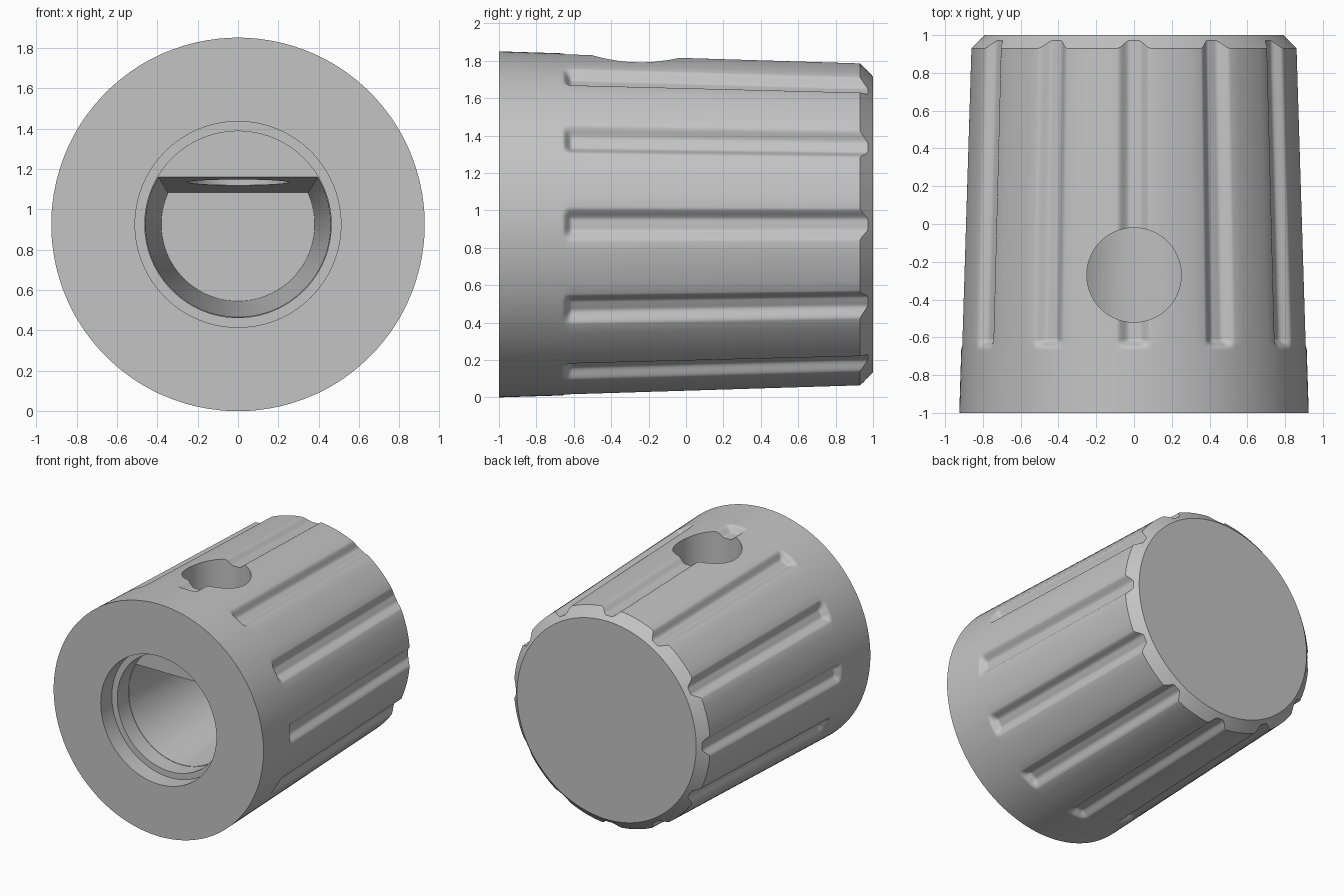
import bpy, bmesh
from math import sin, cos, pi, radians, sqrt, atan2

cube = bpy.data.objects.get("Cube")
if cube:
    bpy.data.objects.remove(cube, do_unlink=True)

AXIS_Z = 0.925          # height of the knob's axis
GROOVES = 12
CHAMFER_Y, BACK_R = 0.93, 0.79
GROOVE_DEPTH, GROOVE_HALF = 0.045, 0.092

grey = bpy.data.materials.new("plain grey")
grey.use_nodes = True
grey.diffuse_color = (0.55, 0.55, 0.55, 1)
grey.node_tree.nodes["Principled BSDF"].inputs["Base Color"].default_value = (0.55, 0.55, 0.55, 1)


def smoothstep(a, b, x):
    t = min(1, max(0, (x - a) / (b - a)))
    return t * t * (3 - 2 * t)


def loft(name, rings):
    """Closed solid through rings of points, capped at both ends."""
    bm = bmesh.new()
    loops = [[bm.verts.new(p) for p in ring] for ring in rings]
    n = len(loops[0])
    for a, b in zip(loops, loops[1:]):
        for i in range(n):
            j = (i + 1) % n
            bm.faces.new((a[i], a[j], b[j], b[i]))
    bm.faces.new(loops[0])
    bm.faces.new(loops[-1])
    bmesh.ops.recalc_face_normals(bm, faces=bm.faces)
    mesh = bpy.data.meshes.new(name)
    bm.to_mesh(mesh)
    bm.free()
    mesh.materials.append(grey)
    obj = bpy.data.objects.new(name, mesh)
    bpy.context.collection.objects.link(obj)
    return obj


def around(r, y, angle):
    return (r * sin(angle), y, AXIS_Z + r * cos(angle))


def circle(r, y, n=96):
    return [around(r, y, 2 * pi * i / n) for i in range(n)]


def d_section(r, flat, y, n=72):
    """Circle with its top cut off flat."""
    start = atan2(sqrt(r * r - flat * flat), flat)
    return [around(r, y, start + (2 * pi - 2 * start) * i / n) for i in range(n + 1)]


# Tapered body with filleted grip grooves and a chamfered back
def cone(y):
    return 0.925 - 0.031 * (y + 1)


def groove(offset):
    return GROOVE_DEPTH * (1 - smoothstep(0.025, GROOVE_HALF, abs(offset)))


half_angle = GROOVE_HALF / 0.89
step = 2 * pi / GROOVES
columns = []
for g in range(GROOVES):
    for k in range(-10, 11):
        a = half_angle * k / 10
        columns.append((g * step + a, groove(a * 0.89)))
    for k in range(1, 5):
        columns.append((g * step + half_angle + (step - 2 * half_angle) * k / 5, 0))

rows = [-1, -0.67] + [-0.66 + 0.007 * i for i in range(9)] + [-0.3, 0.1, 0.5, 0.8]
rings = []
for y in rows:
    ramp = smoothstep(-0.66, -0.61, y)
    rings.append([around(cone(y) - d * ramp, y, a) for a, d in columns])
edge_r = cone(CHAMFER_Y)
slope = (1 - CHAMFER_Y) / (edge_r - BACK_R)
rings.append([around(edge_r - d, CHAMFER_Y + d * slope, a) for a, d in columns])
rings.append([around(BACK_R, 1, a) for a, d in columns])
body = loft("knob_body", rings)

# Recess, shaft entry, tapered shaft socket and screw hole
cutters = [
    loft("recess_cutter", [circle(0.51, -1.1), circle(0.51, -0.86)]),
    loft("entry_cutter", [circle(0.462, -0.95), circle(0.462, -0.72)]),
    loft("socket_cutter", [d_section(0.46, 0.235, -0.74), d_section(0.38, 0.155, 0.65)]),
    loft("screw_hole_cutter", [
        [(0.25 * cos(2 * pi * i / 64), -0.27 + 0.25 * sin(2 * pi * i / 64), z) for i in range(64)]
        for z in (AXIS_Z + 0.1, 2.1)]),
]
bpy.ops.object.select_all(action='DESELECT')
body.select_set(True)
bpy.context.view_layer.objects.active = body
for cutter in cutters:
    cutter.hide_render = True
    mod = body.modifiers.new("cut", 'BOOLEAN')
    mod.operation = 'DIFFERENCE'
    mod.solver = 'EXACT'
    mod.object = cutter
    bpy.ops.object.modifier_apply(modifier=mod.name)
    bpy.data.objects.remove(cutter, do_unlink=True)

bpy.ops.object.shade_smooth_by_angle(angle=radians(32))
